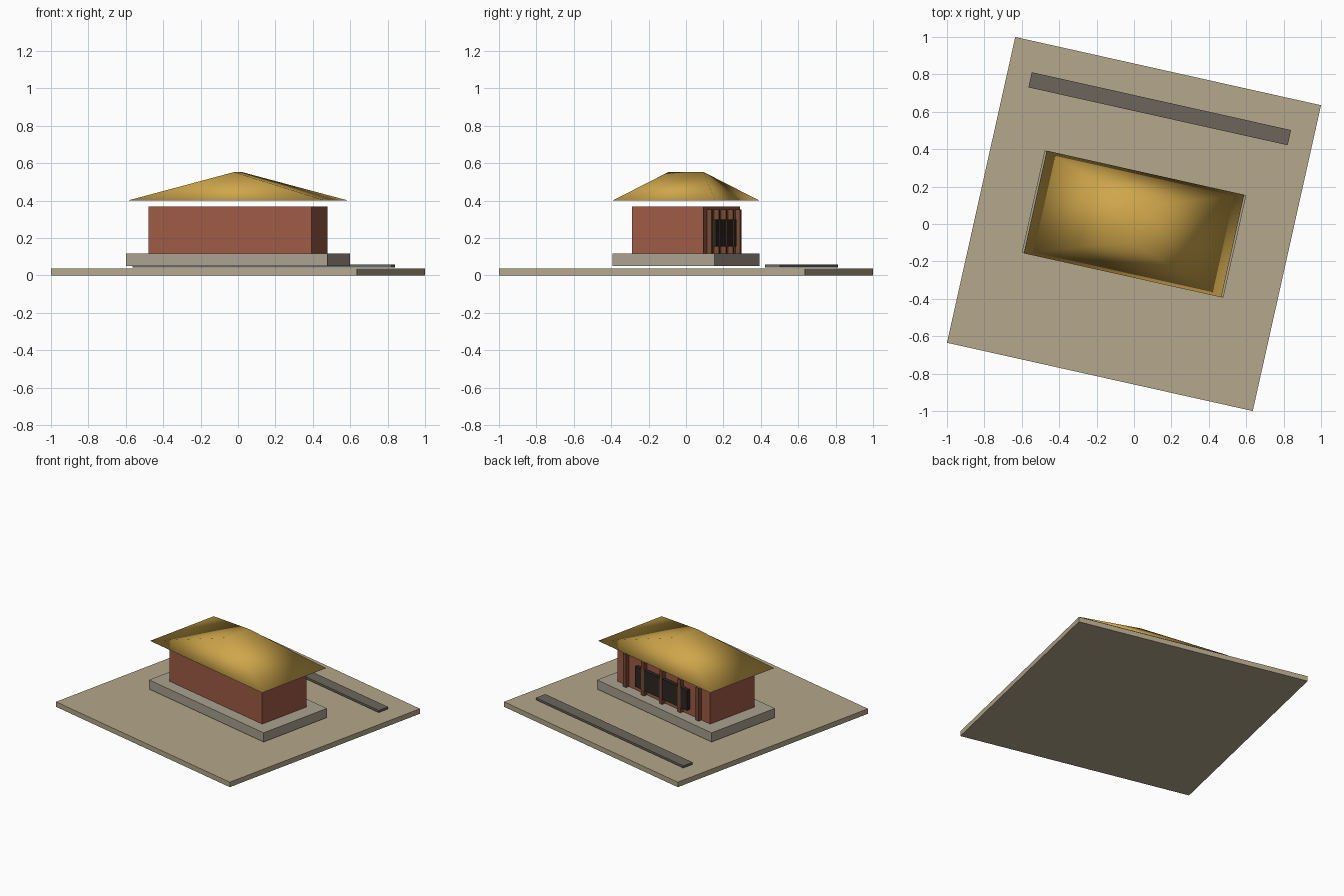
import bpy, bmesh, math
from mathutils import Matrix

if "Cube" in bpy.data.objects:
    bpy.data.objects.remove(bpy.data.objects["Cube"])

# The whole model is turned slightly about z
TURN = Matrix.Rotation(math.radians(-12.58), 4, 'Z')


def material(name, rgb):
    m = bpy.data.materials.new(name)
    m.diffuse_color = (*rgb, 1)
    m.use_nodes = True
    m.node_tree.nodes["Principled BSDF"].inputs["Base Color"].default_value = m.diffuse_color
    return m


def finish(name, bm, mat):
    bmesh.ops.recalc_face_normals(bm, faces=bm.faces)
    me = bpy.data.meshes.new(name)
    bm.to_mesh(me)
    bm.free()
    me.materials.append(mat)
    ob = bpy.data.objects.new(name, me)
    ob.matrix_world = TURN
    bpy.context.collection.objects.link(ob)
    return ob


def box(name, x, y, z, mat):
    """Box from (min, max) pairs on each axis."""
    bm = bmesh.new()
    bmesh.ops.create_cube(bm, size=1)
    for v in bm.verts:
        v.co = [(a + b) / 2 + c * (b - a) for (a, b), c in zip((x, y, z), v.co)]
    return finish(name, bm, mat)


sand = material("sand", (0.46, 0.39, 0.26))
stone = material("stone", (0.40, 0.36, 0.28))
brick = material("brick", (0.34, 0.105, 0.06))
wood = material("wood", (0.19, 0.07, 0.035))
dark = material("dark", (0.025, 0.02, 0.016))
paving = material("paving", (0.15, 0.13, 0.105))
gold = material("gold", (0.62, 0.38, 0.07))

# Ground, path and plinth
box("ground", (-0.8375, 0.8375), (-0.8375, 0.8375), (0, 0.036), sand)
box("path", (-0.71, 0.71), (0.59, 0.673), (0.042, 0.057), paving)
box("plinth", (-0.552, 0.552), (-0.279, 0.279), (0.05, 0.116), stone)

# Walls, with a window and columns on the back
box("walls", (-0.447, 0.447), (-0.195, 0.195), (0.116, 0.367), brick)
box("window", (-0.25, 0.25), (0.195, 0.221), (0.153, 0.298), dark)
for i in range(5):
    x = (i - 2) * 0.175
    box(f"column_{i + 1}", (x - 0.0135, x + 0.0135), (0.195, 0.222), (0.116, 0.352), wood)

# Hipped roof with smooth shading
bm = bmesh.new()
base = [bm.verts.new((x, y, 0.40)) for x, y in
        ((-0.541, -0.281), (0.541, -0.281), (0.541, 0.281), (-0.541, 0.281))]
r0, r1 = bm.verts.new((0, -0.097, 0.552)), bm.verts.new((0, 0.097, 0.552))
a, b, c, d = base
for f in ((a, b, r0), (b, c, r1, r0), (c, d, r1), (d, a, r0, r1), (a, c, b), (a, d, c)):
    bm.faces.new(f)
for f in bm.faces:
    f.smooth = True
finish("roof", bm, gold)
